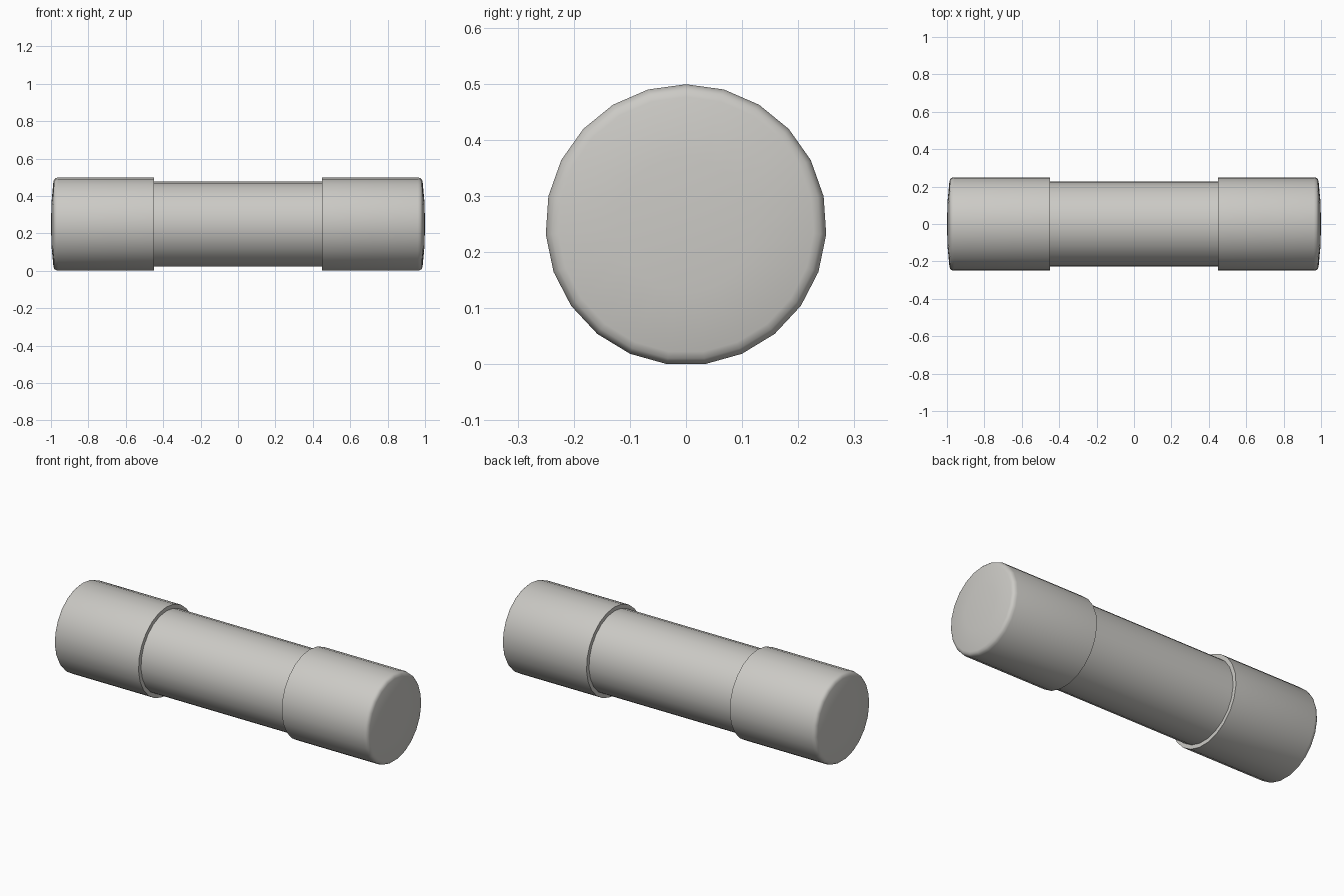
import bpy
import bmesh
import math

cube = bpy.data.objects.get("Cube")
if cube:
    bpy.data.objects.remove(cube, do_unlink=True)

SIDES = 23
CENTRE_Z = 0.2485

grey = bpy.data.materials.new("warm_grey")
grey.use_nodes = True
colour = (0.60, 0.59, 0.56, 1.0)
grey.diffuse_color = colour
grey.node_tree.nodes["Principled BSDF"].inputs["Base Color"].default_value = colour


def lathe(name, profile):
    """Turn (x, radius) points around the long axis; radius 0 makes a pole."""
    bm = bmesh.new()
    rings = []
    for x, r in profile:
        if r == 0:
            rings.append([bm.verts.new((x, 0, 0))] * SIDES)
        else:
            angles = [2 * math.pi * i / SIDES for i in range(SIDES)]
            rings.append([bm.verts.new((x, r * math.sin(a), r * math.cos(a)))
                          for a in angles])
    for a, b in zip(rings, rings[1:]):
        for i in range(SIDES):
            j = (i + 1) % SIDES
            corners = dict.fromkeys((a[i], a[j], b[j], b[i]))
            bm.faces.new(list(corners))
    bmesh.ops.recalc_face_normals(bm, faces=bm.faces)
    mesh = bpy.data.meshes.new(name)
    bm.to_mesh(mesh)
    bm.free()
    mesh.materials.append(grey)
    obj = bpy.data.objects.new(name, mesh)
    obj.location.z = CENTRE_Z
    bpy.context.collection.objects.link(obj)
    bpy.ops.object.select_all(action='DESELECT')
    obj.select_set(True)
    bpy.context.view_layer.objects.active = obj
    bpy.ops.object.shade_smooth_by_angle(angle=math.radians(35))
    return obj


# Slim tube between the end caps, running a little way into each
lathe("centre_tube", [(-0.9, 0), (-0.9, 0.228), (0.9, 0.228), (0.9, 0)])

# End caps: stepped inner rim, straight sleeve, rounded edge, shallow dome
cap = [(0.45, 0.22), (0.45, 0.2505), (0.962, 0.2505), (0.975, 0.247),
       (0.983, 0.24), (0.987, 0.228), (0.997, 0.12), (1.0, 0)]
for name, side in (("left_cap", 1), ("right_cap", -1)):
    lathe(name, [(side * x, r) for x, r in cap])
